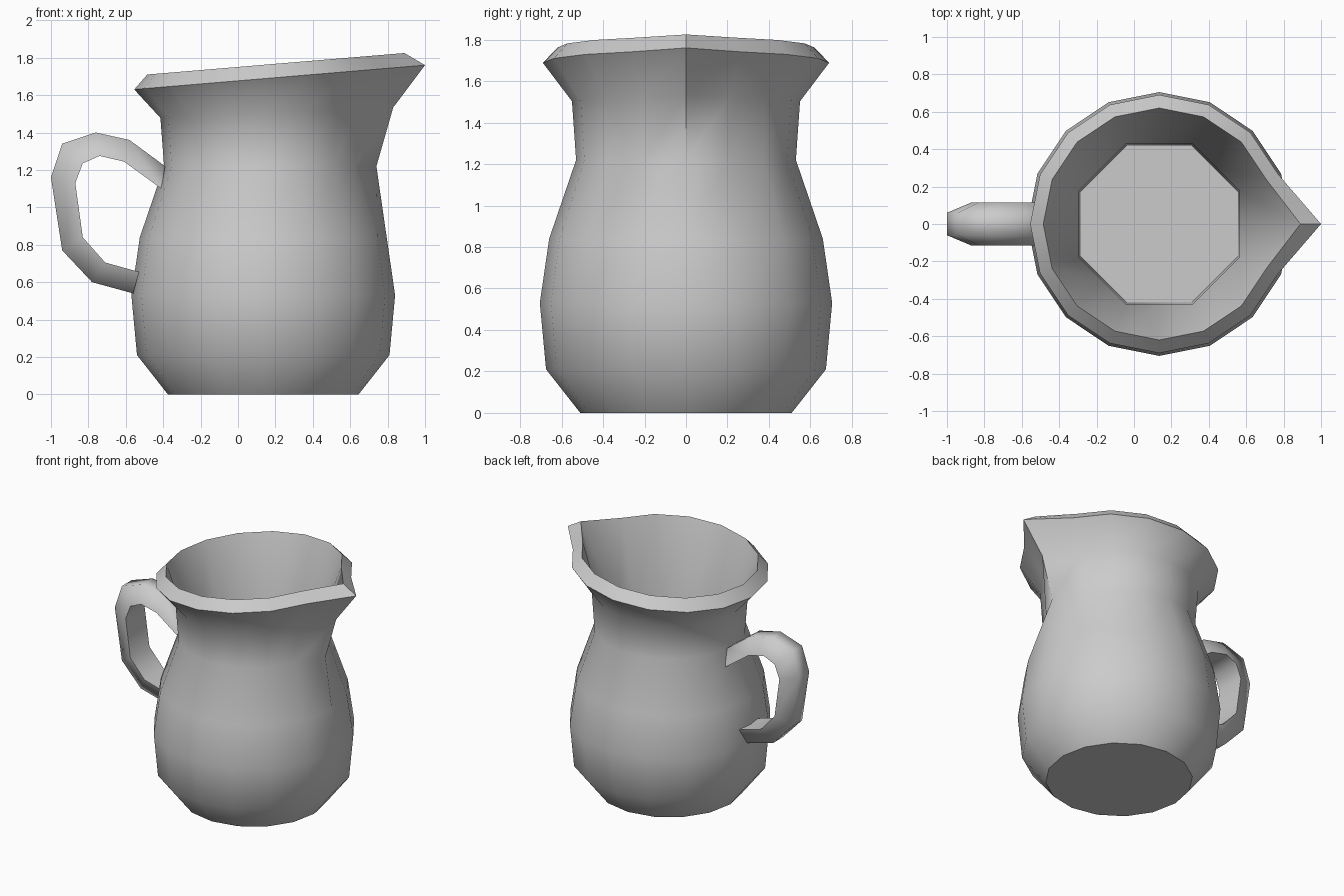
import bpy, bmesh, math

if "Cube" in bpy.data.objects:
    bpy.data.objects.remove(bpy.data.objects["Cube"])

N = 16
CX = 0.135  # axis of the jug body

clay = bpy.data.materials.new("grey clay")
clay.diffuse_color = (0.6, 0.6, 0.6, 1)
clay.use_nodes = True
clay.node_tree.nodes["Principled BSDF"].inputs["Base Color"].default_value = clay.diffuse_color


def finish(bm, name, angle):
    bmesh.ops.recalc_face_normals(bm, faces=bm.faces)
    me = bpy.data.meshes.new(name)
    bm.to_mesh(me)
    bm.free()
    me.materials.append(clay)
    ob = bpy.data.objects.new(name, me)
    bpy.context.collection.objects.link(ob)
    bpy.ops.object.select_all(action='DESELECT')
    ob.select_set(True)
    bpy.context.view_layer.objects.active = ob
    bpy.ops.object.shade_smooth_by_angle(angle=math.radians(angle))
    return ob


def loft(bm, rings):
    for a, b in zip(rings, rings[1:]):
        n = len(a)
        for i in range(n):
            j = (i + 1) % n
            bm.faces.new((a[i], a[j], b[j], b[i]))
    bm.faces.new(rings[0])
    bm.faces.new(rings[-1])


# Jug body: radius, height on the axis, tilt, spout x (None = round), octagonal
sections = [
    (0.51, 0.0, 0, None, False),
    (0.675, 0.21, 0, None, False),
    (0.705, 0.53, 0, None, False),
    (0.66, 0.84, 0, None, False),
    (0.53, 1.22, 0, 0.74, False),
    (0.55, 1.503, 0.045, 0.83, False),
    (0.69, 1.688, 0.0836, 1.0, False),    # rim
    (0.62, 1.762, 0.0836, 0.89, False),   # inner lip
    (0.465, 1.22, 0, None, True),         # inner neck
    (0.455, 0.10, 0, None, True),         # inner floor
]
bm = bmesh.new()
rings = []
for r, z, tilt, spout, octagon in sections:
    ring = []
    for i in range(N):
        a = i * math.tau / N
        rr = r * math.cos(math.pi / 8) if octagon and i % 2 == 0 else r
        x = CX + rr * math.cos(a)
        if i == 0 and spout:
            x = spout
        ring.append(bm.verts.new((x, rr * math.sin(a), z + tilt * (x - CX))))
    rings.append(ring)
loft(bm, rings)
finish(bm, "jug_body", 48)

# Handle: trapezoid section, narrow on the outside and wide on the inside
outer = [(-0.39, 1.22), (-0.58, 1.36), (-0.76, 1.40), (-0.94, 1.34),
         (-1.0, 1.16), (-0.94, 0.77), (-0.78, 0.60), (-0.56, 0.54)]
inner = [(-0.41, 1.10), (-0.61, 1.245), (-0.74, 1.275), (-0.83, 1.235),
         (-0.87, 1.13), (-0.83, 0.84), (-0.71, 0.705), (-0.53, 0.655)]
bm = bmesh.new()
rings = []
for (xo, zo), (xi, zi) in zip(outer, inner):
    rings.append([bm.verts.new(p) for p in (
        (xo, -0.06, zo), (xo, 0.06, zo), (xi, 0.115, zi), (xi, -0.115, zi))])
loft(bm, rings)
finish(bm, "handle", 72)
